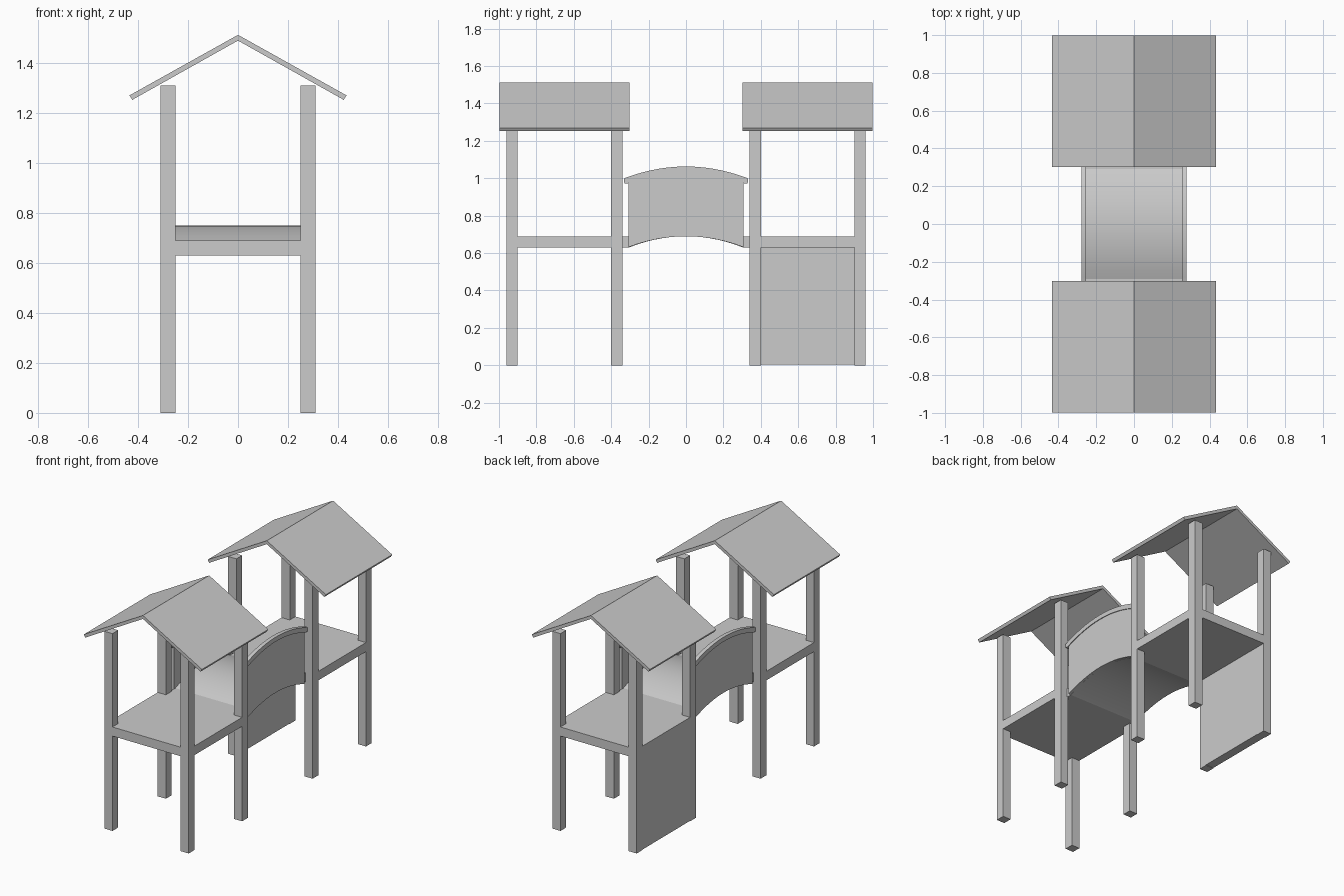
import bpy
import math

if "Cube" in bpy.data.objects:
    bpy.data.objects.remove(bpy.data.objects["Cube"])


def mesh_object(name, verts, faces):
    mesh = bpy.data.meshes.new(name)
    mesh.from_pydata(verts, [], faces)
    mesh.update()
    obj = bpy.data.objects.new(name, mesh)
    bpy.context.collection.objects.link(obj)
    return obj


def strip(name, lower, upper, a, b, axis):
    """Solid between two matching 2D curves, extruded from a to b along axis."""
    n = len(lower)

    def place(p, d):
        return (d, p[0], p[1]) if axis == 'X' else (p[0], d, p[1])

    verts = [place(p, d) for d in (a, b) for p in lower + upper]
    faces = []
    m = 2 * n
    for i in range(n - 1):
        l0, l1, u0, u1 = i, i + 1, n + i, n + i + 1
        faces += [(l0, l1, u1, u0), (m + u0, m + u1, m + l1, m + l0),
                  (l1, l0, m + l0, m + l1), (u0, u1, m + u1, m + u0)]
    faces += [(0, n, m + n, m), (n - 1, m + n - 1, m + 2 * n - 1, 2 * n - 1)]
    if axis == 'Y':
        faces = faces
    else:
        faces = [tuple(reversed(f)) for f in faces]
    return mesh_object(name, verts, faces)


def box(name, x, y, z):
    return strip(name, [(y[0], z[0]), (y[1], z[0])], [(y[0], z[1]), (y[1], z[1])], x[0], x[1], 'X')


def smooth(obj):
    bpy.ops.object.select_all(action='DESELECT')
    obj.select_set(True)
    bpy.context.view_layer.objects.active = obj
    bpy.ops.object.shade_smooth_by_angle(angle=math.radians(20))


def arch(half, z_end, z_mid, flat=None, segs=14):
    """Shallow arch over y, optionally with level landings out to +-flat."""
    pts = [(half * t, z_mid - (z_mid - z_end) * t * t)
           for t in (-1 + 2 * i / segs for i in range(segs + 1))]
    if flat:
        pts = [(-flat, z_end)] + pts + [(flat, z_end)]
    return pts


# Two towers: posts, platform and gabled roof
for s, label in ((-1, "front"), (1, "back")):
    cy = 0.65 * s
    for sx in (-1, 1):
        for sy in (-1, 1):
            px, py = 0.28 * sx, cy + 0.28 * sy
            box(label + "_post", (px - 0.03, px + 0.03), (py - 0.03, py + 0.03), (0, 1.31))
    box(label + "_platform", (-0.31, 0.31), (cy - 0.31, cy + 0.31), (0.63, 0.69))
    strip(label + "_roof", [(-0.423, 1.252), (0, 1.489), (0.423, 1.252)],
          [(-0.434, 1.27), (0, 1.512), (0.434, 1.27)], cy - 0.348, cy + 0.348, 'Y')

# Wall under the back tower, left side
box("lower_wall", (-0.31, -0.25), (0.40, 0.90), (0.003, 0.63))

# Arched bridge floor with level ends
smooth(strip("bridge_floor", arch(0.305, 0.63, 0.69, 0.34), arch(0.29, 0.69, 0.75, 0.34),
             -0.258, 0.258, 'X'))

# Bridge side panels and handrails
for s in (-1, 1):
    xs = sorted((0.257 * s, 0.274 * s))
    smooth(strip("bridge_side", arch(0.307, 0.632, 0.69), arch(0.307, 0.98, 1.035), *xs, 'X'))
    xs = sorted((0.253 * s, 0.279 * s))
    smooth(strip("bridge_handrail", arch(0.31, 0.973, 1.033, 0.33), arch(0.33, 1.0, 1.063, 0.331),
                 *xs, 'X'))
